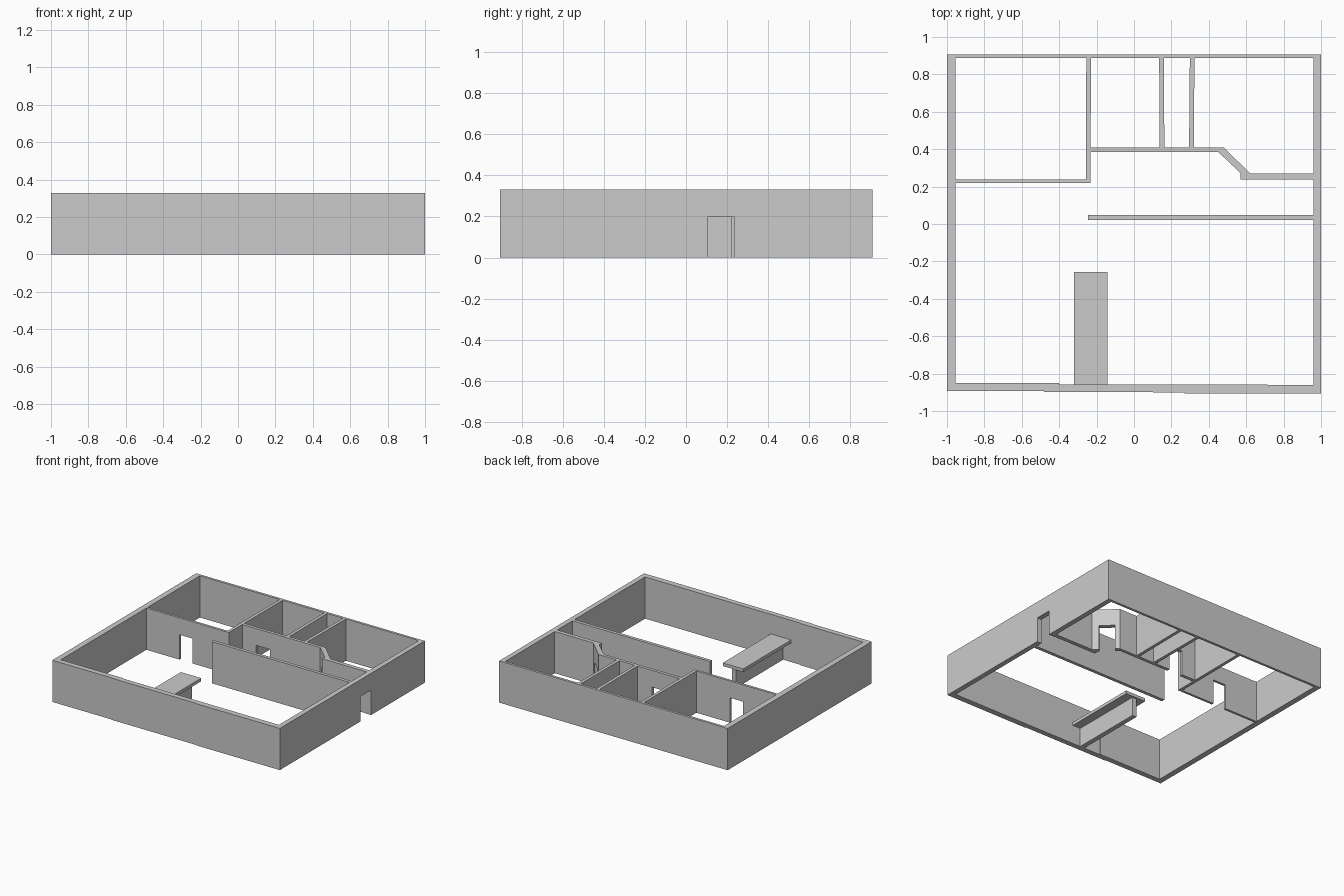
import bpy, bmesh, math

if "Cube" in bpy.data.objects:
    bpy.data.objects.remove(bpy.data.objects["Cube"])

H = 0.33        # wall height
DOOR_H = 0.197  # door opening height


def prism(name, outline, z0=0.0, z1=H):
    """Extrude a plan outline vertically between z0 and z1."""
    bm = bmesh.new()
    face = bm.faces.new([bm.verts.new((x, y, z0)) for x, y in outline])
    top = bmesh.ops.extrude_face_region(bm, geom=[face])["geom"]
    moved = [v for v in top if isinstance(v, bmesh.types.BMVert)]
    bmesh.ops.translate(bm, verts=moved, vec=(0, 0, z1 - z0))
    bmesh.ops.recalc_face_normals(bm, faces=bm.faces)
    mesh = bpy.data.meshes.new(name)
    bm.to_mesh(mesh)
    bm.free()
    obj = bpy.data.objects.new(name, mesh)
    bpy.context.collection.objects.link(obj)
    return obj


def rect(x0, x1, y0, y1):
    return [(x0, y0), (x1, y0), (x1, y1), (x0, y1)]


def cut(obj, outline, z1=DOOR_H):
    """Subtract a prism that starts below the floor, then apply."""
    cutter = prism("cutter", outline, -0.1, z1)
    cutter.hide_render = True
    mod = obj.modifiers.new("opening", "BOOLEAN")
    mod.operation, mod.solver, mod.object = "DIFFERENCE", "EXACT", cutter
    bpy.context.view_layer.update()
    deps = bpy.context.evaluated_depsgraph_get()
    result = bpy.data.meshes.new_from_object(obj.evaluated_get(deps))
    obj.modifiers.clear()
    obj.data = result
    bpy.data.objects.remove(cutter)


# Outer walls, with the slightly uneven front wall and the entrance
outer = prism("outer_walls", [(-1, -0.893), (-0.48, -0.893), (-0.48, -0.898), (0.27, -0.9),
                              (0.27, -0.905), (1, -0.905), (1, 0.907), (-1, 0.907)])
cut(outer, [(-0.955, -0.851), (-0.4, -0.851), (-0.4, -0.857), (0.96, -0.86),
            (0.96, 0.887), (-0.955, 0.887)], H + 0.1)
cut(outer, rect(0.9, 1.1, 0.105, 0.235))

# Stepped corridor wall with a diagonal corner
corridor = prism("corridor_wall", [
    (-0.955, 0.218), (-0.232, 0.218), (-0.232, 0.385), (0.45, 0.385), (0.57, 0.272),
    (0.57, 0.238), (0.96, 0.238), (0.96, 0.27), (0.622, 0.27), (0.478, 0.41),
    (-0.257, 0.41), (-0.257, 0.237), (-0.955, 0.237)])

# Doors: left room, middle room, diagonal corner
cut(corridor, rect(-0.665, -0.55, 0.15, 0.3))
cut(corridor, rect(-0.11, 0.01, 0.33, 0.47))
cx, cy, a = 0.535, 0.333, math.radians(-44)
door = [(cx + u * math.cos(a) - v * math.sin(a), cy + u * math.sin(a) + v * math.cos(a))
        for u, v in rect(-0.06, 0.055, -0.06, 0.06)]
cut(corridor, door)

# Partitions between the back rooms: (x at corridor, x at back wall)
for i, (xa, xb) in enumerate([(-0.2445, -0.2425), (0.15, 0.147), (0.307, 0.311)]):
    w = 0.0125
    prism(f"partition_{i + 1}", [(xa - w, 0.41), (xa + w, 0.41), (xb + w, 0.887), (xb - w, 0.887)])

# Free-ended hall wall
prism("hall_wall", rect(-0.245, 0.96, 0.022, 0.048))

# Counter: slab on a narrow support
prism("counter_top", rect(-0.32, -0.142, -0.858, -0.257), 0.15, 0.175)
prism("counter_support", rect(-0.25, -0.212, -0.858, -0.27), 0.0, 0.15)
